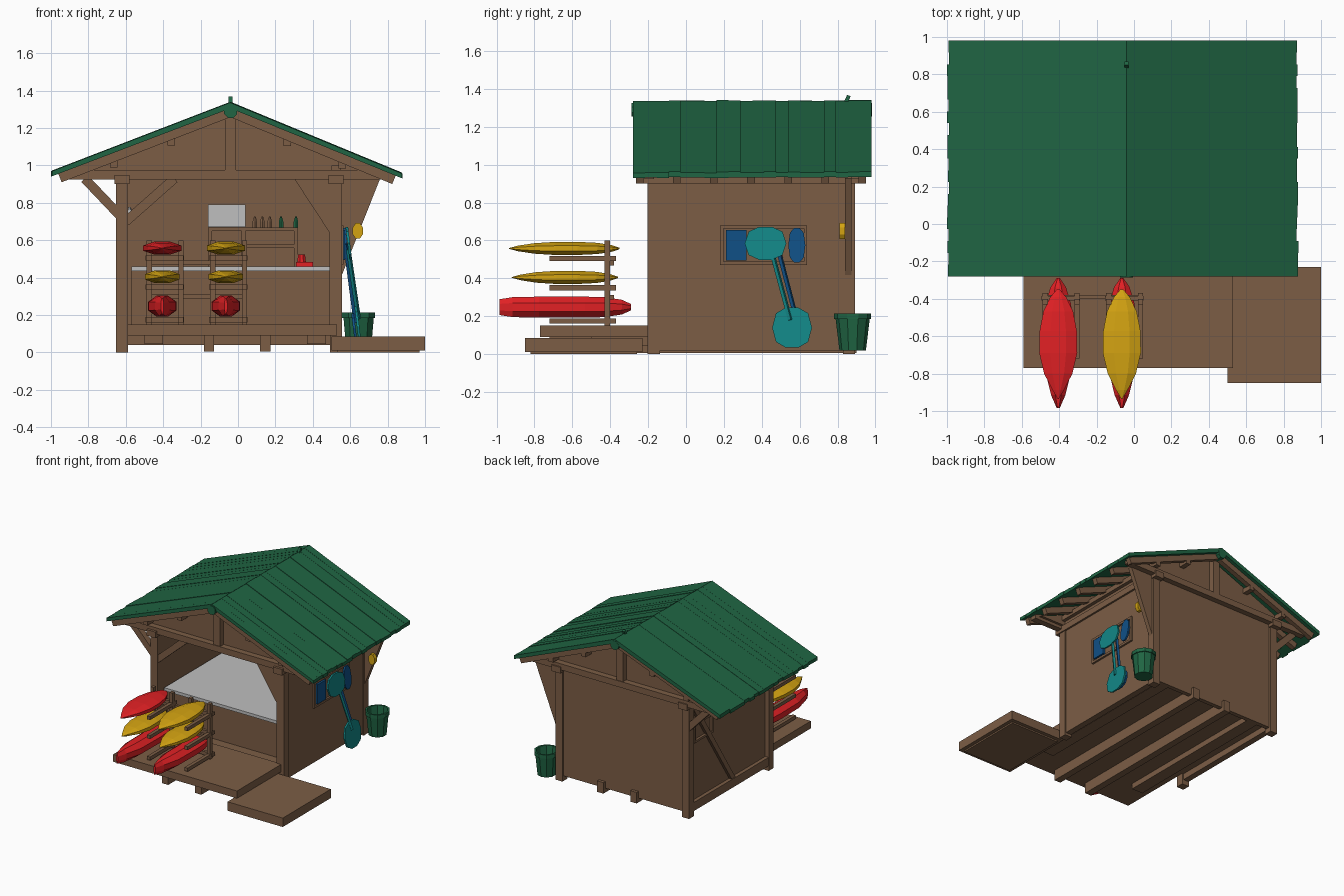
import bpy, bmesh, math, random
from mathutils import Vector

if "Cube" in bpy.data.objects:
    bpy.data.objects.remove(bpy.data.objects["Cube"], do_unlink=True)
random.seed(4)


def material(name, r, g, b):
    m = bpy.data.materials.new(name)
    m.use_nodes = True
    m.diffuse_color = (r, g, b, 1)
    m.node_tree.nodes["Principled BSDF"].inputs["Base Color"].default_value = (r, g, b, 1)
    return m


WOOD = material("brown wood", .2, .11, .06)
GREEN = material("roof green", .014, .13, .056)
RED = material("kayak red", .76, .015, .018)
YELLOW = material("kayak yellow", .66, .37, .006)
GREY = material("pale grey", .52, .52, .52)
TEAL = material("paddle teal", .006, .24, .24)
BLUE = material("paddle blue", .005, .08, .24)


def finish(name, bm, mat):
    bmesh.ops.recalc_face_normals(bm, faces=bm.faces[:])
    me = bpy.data.meshes.new(name)
    bm.to_mesh(me)
    bm.free()
    me.materials.append(mat)
    ob = bpy.data.objects.new(name, me)
    bpy.context.collection.objects.link(ob)
    return ob


def prism(name, pts, offset, mat=WOOD):
    """Flat polygon pushed along an offset vector."""
    bm = bmesh.new()
    face = bm.faces.new([bm.verts.new(p) for p in pts])
    ext = bmesh.ops.extrude_face_region(bm, geom=[face])
    top = [v for v in ext["geom"] if isinstance(v, bmesh.types.BMVert)]
    bmesh.ops.translate(bm, verts=top, vec=offset)
    if len(bm.faces) == len(pts) + 1:
        bm.faces.new([v for v in face.verts])
    return finish(name, bm, mat)


def box(name, x0, x1, y0, y1, z0, z1, mat=WOOD):
    return prism(name, [(x0, y0, z0), (x1, y0, z0), (x1, y1, z0), (x0, y1, z0)], (0, 0, z1 - z0), mat)


def panel_xz(name, pts, y0, y1, mat=WOOD):
    return prism(name, [(x, y0, z) for x, z in pts], (0, y1 - y0, 0), mat)


def beam(name, a, b, w, h, mat=WOOD):
    """Square timber between two points."""
    a, b = Vector(a), Vector(b)
    d = (b - a).normalized()
    side = d.cross(Vector((0, 0, 1)))
    side = (side.normalized() if side.length > .01 else Vector((1, 0, 0))) * w / 2
    up = side.cross(d).normalized() * h / 2
    return prism(name, [a - side - up, a + side - up, a + side + up, a - side + up], b - a, mat)


def loft(name, centre, rings, n, axis, mat):
    """Elliptical rings (offset, width radius, height radius) along an axis."""
    bm = bmesh.new()
    loops = []
    for t, rw, rh in rings:
        loop = []
        for i in range(n):
            a = math.tau * (i + .5) / n
            u, v = rw * math.cos(a), rh * math.sin(a)
            p = (u, t, v) if axis == "y" else (u, v, t)
            loop.append(bm.verts.new(Vector(centre) + Vector(p)))
        loops.append(loop)
    for A, B in zip(loops, loops[1:]):
        for i in range(n):
            bm.faces.new((A[i], A[(i + 1) % n], B[(i + 1) % n], B[i]))
    bm.faces.new(loops[0])
    bm.faces.new(loops[-1])
    return finish(name, bm, mat)


# Roof: overlapping planks on each slope
RX, RZ = -.04, 1.335
ROOF = (("left", .88, .955), ("right", -1.0, .965))
COUNT = 20
for side, ex, ez in ROOF:
    step = 1.26 / COUNT
    for i in range(COUNT):
        k = 1 - random.uniform(0, .012)
        x, z = RX + (ex - RX) * k, RZ + (ez - RZ) * k
        y = -.28 + i * step
        lift = random.uniform(0, .006)
        prism(f"roof_plank_{side}", [(RX, y, RZ + lift), (x, y, z + lift), (x, y, z - .025), (RX, y, RZ - .03)],
              (0, step, 0), GREEN)
    # Rafters and purlins under the slope
    for i in range(7):
        y = -.245 + i * .196
        beam(f"rafter_{side}", (RX, y, RZ - .05), (RX + (ex - RX) * .95, y, RZ + (ez - RZ) * .95 - .05), .04, .05)
    for k in (.33, .65):
        x, z = RX + (ex - RX) * k, RZ + (ez - RZ) * k - .085
        box(f"purlin_{side}", x - .02, x + .02, -.25, .95, z - .02, z + .02)
loft("ridge_roll", (RX, .35, 1.29), [(-.637, .038, .038), (.632, .038, .038)], 8, "y", GREEN)
beam("ridge_spike", (RX, .84, 1.32), (RX, .86, 1.365), .02, .02, GREEN)

# Gable panels and trusses at both ends
for end, y, d in (("front", -.17, -1), ("back", .87, 1)):
    panel_xz(f"gable_{end}", [(-.85, .95), (.78, .95), (RX, 1.28)], y, y - d * .02)
    box(f"tie_beam_{end}", -.9, .82, min(y, y + d * .05), max(y, y + d * .05), .925, .975)
    box(f"king_post_{end}", RX - .03, RX + .03, min(y, y + d * .045), max(y, y + d * .045), .97, 1.28)

# Walls; the back wall flares out to the eave
panel_xz("back_wall", [(-.62, .04), (.55, .04), (.55, .4), (.76, .93), (-.62, .93)], .84, .875)
box("left_wall", .5, .55, -.19, .85, .02, 1.0)
box("right_wall", -.62, -.59, -.17, .85, .1, 1.0)
panel_xz("front_corner_panel", [(.3, .93), (.49, .64), (.49, .1), (.55, .1), (.55, .93)], -.2, -.16)
for x in (-.62, .525):
    for y in (-.17, .86):
        box("corner_post", x - .032, x + .032, y - .032, y + .032, 0, .95)
    box("wall_plate", x - .04, x + .04, -.24, .93, .9, .95)
for y in (-.17, .86):
    beam("eave_brace", (-.63, y, .73), (-.82, y, .93), .05, .05)
beam("door_brace", (-.6, -.17, .7), (-.34, -.17, .93), .045, .05)
box("right_sill", -.65, -.6, -.17, .86, .04, .11)
beam("right_wall_brace", (-.63, .3, .1), (-.63, .82, .9), .03, .04)


# Window surrounds on the side walls
def frame(name, x0, x1, y0, y1, z0, z1, t=.018):
    box(name + "_bottom", x0, x1, y0, y1, z0, z0 + t)
    box(name + "_top", x0, x1, y0, y1, z1 - t, z1)
    box(name + "_front", x0, x1, y0, y0 + t, z0, z1)
    box(name + "_back", x0, x1, y1 - t, y1, z0, z1)


frame("left_window", .54, .565, .18, .64, .47, .68)
frame("right_window", -.64, -.61, .56, .8, .58, .74)

# Floor, joists, deck and step
box("floor", -.6, .54, -.2, .87, .09, .14)
box("front_deck", -.59, .53, -.77, -.19, .09, .15)
for x in (-.155, .145):
    box("joist", x - .028, x + .028, -.72, .9, .005, .095)
for x in (-.45, .42):
    box("edge_joist", x - .05, x + .05, -.5, .86, .045, .095)
box("step", .5, 1, -.85, -.23, .012, .085)
box("step_foot", .53, .97, -.82, -.26, 0, .013)

# Counter, shelves and small goods
box("counter_top", -.57, .49, -.14, .84, .435, .46, GREY)
box("counter_front", -.57, .49, -.1, -.08, .13, .436)
for z in (.56, .65):
    box("shelf", -.16, .32, .7, .84, z, z + .018)
for x in (-.16, .02, .3):
    box("shelf_upright", x, x + .02, .7, .84, .455, .66)
box("notice_board", -.16, .04, .825, .84, .67, .79, GREY)
for i, x in enumerate((.09, .13, .17, .23, .31)):
    loft("bottle", (x, .77, .666), [(0, .014, .014), (.035, .014, .014), (.06, .005, .005)], 6, "z",
         GREEN if i > 2 else WOOD)
box("red_box", .31, .4, .3, .38, .458, .485, RED)
loft("red_mug", (.34, .34, .48), [(0, .025, .025), (.045, .02, .02)], 8, "z", RED)
loft("wall_lamp", (-.58, .2, .75), [(-.03, .01, .02), (0, .015, .03), (.03, .01, .02)], 8, "y", GREY)

# Kayaks and their rack
HULL = ((-.5, .03, .05), (-.42, .3, .42), (-.27, .74, .8), (-.08, 1, 1), (.12, .98, 1),
        (.3, .78, .85), (.43, .42, .5), (.5, .08, .1))
BLUNT = ((-.5, .1, .75), (-.4, .5, .95), (-.2, .95, 1), (.15, 1, 1), (.3, .9, .95), (.43, .55, .7), (.5, .12, .3))


def kayak(x, y0, y1, z, w, h, mat, shape):
    rings = [(t * (y1 - y0), a * w / 2, b * h / 2) for t, a, b in shape]
    loft("kayak", (x, (y0 + y1) / 2, z), rings, 8, "y", mat)


for x, top in ((-.405, RED), (-.065, YELLOW)):
    kayak(x, -.935, -.35, .558, .22, .075, top, HULL)
    kayak(x, -.92, -.36, .405, .2, .075, YELLOW, HULL)
    kayak(x, -.985, -.29, .248, .165, .12, RED, BLUNT)
    for px in (x + .1, x - .07):
        box("rack_post", px - .014, px + .014, -.43, -.4, .15, .6)
        for z in (.175, .35, .505):
            box("rack_arm", px - .014, px + .014, -.72, -.37, z - .014, z + .014)
    for z in (.175, .35, .505):
        box("rack_rail", x - .09, x + .115, -.41, -.385, z - .014, z + .014)
for z in (.3, .48):
    box("rack_tie", -.48, .03, -.4, -.38, z - .012, z + .012)


# Paddles leaning on the left wall
def blade(name, x, y, z, ry, rz, lean, mat):
    pts = []
    for i in range(10):
        a = math.tau * i / 10
        v = math.copysign(abs(math.sin(a)) ** .7, math.sin(a)) * rz
        pts.append((x - lean * v, y + math.cos(a) * ry, z + v))
    prism(name, pts, (.014, 0, 0), mat)


blade("upper_teal_blade", .585, .42, .585, .11, .09, .12, TEAL)
blade("lower_teal_blade", .635, .56, .14, .105, .11, .12, TEAL)
beam("teal_shaft", (.59, .45, .55), (.645, .55, .18), .018, .018, TEAL)
blade("upper_blue_blade", .57, .585, .575, .045, .095, .1, BLUE)
box("blue_window_board", .55, .572, .21, .32, .495, .655, BLUE)
beam("blue_shaft", (.575, .48, .58), (.63, .59, .16), .018, .018, BLUE)
blade("lower_blue_blade", .615, .58, .13, .08, .08, .12, BLUE)
loft("yellow_float", (.64, .825, .65), [(-.015, .03, .045), (.015, .03, .045)], 8, "y", YELLOW)

# Sign plate on the back wall
loft("back_hook_disc", (.52, .88, .47), [(-.008, .025, .03), (.01, .025, .03)], 8, "y", GREY)
box("back_hook_stem", .508, .532, .87, .888, .36, .46, GREY)

# Open bucket made from nested rings
loft("bucket", (.645, .88, .02), [(0, .07, .07), (.165, .085, .09), (.165, .093, .098), (.195, .093, .098),
     (.195, .078, .083), (.03, .06, .06)], 10, "z", GREEN)
